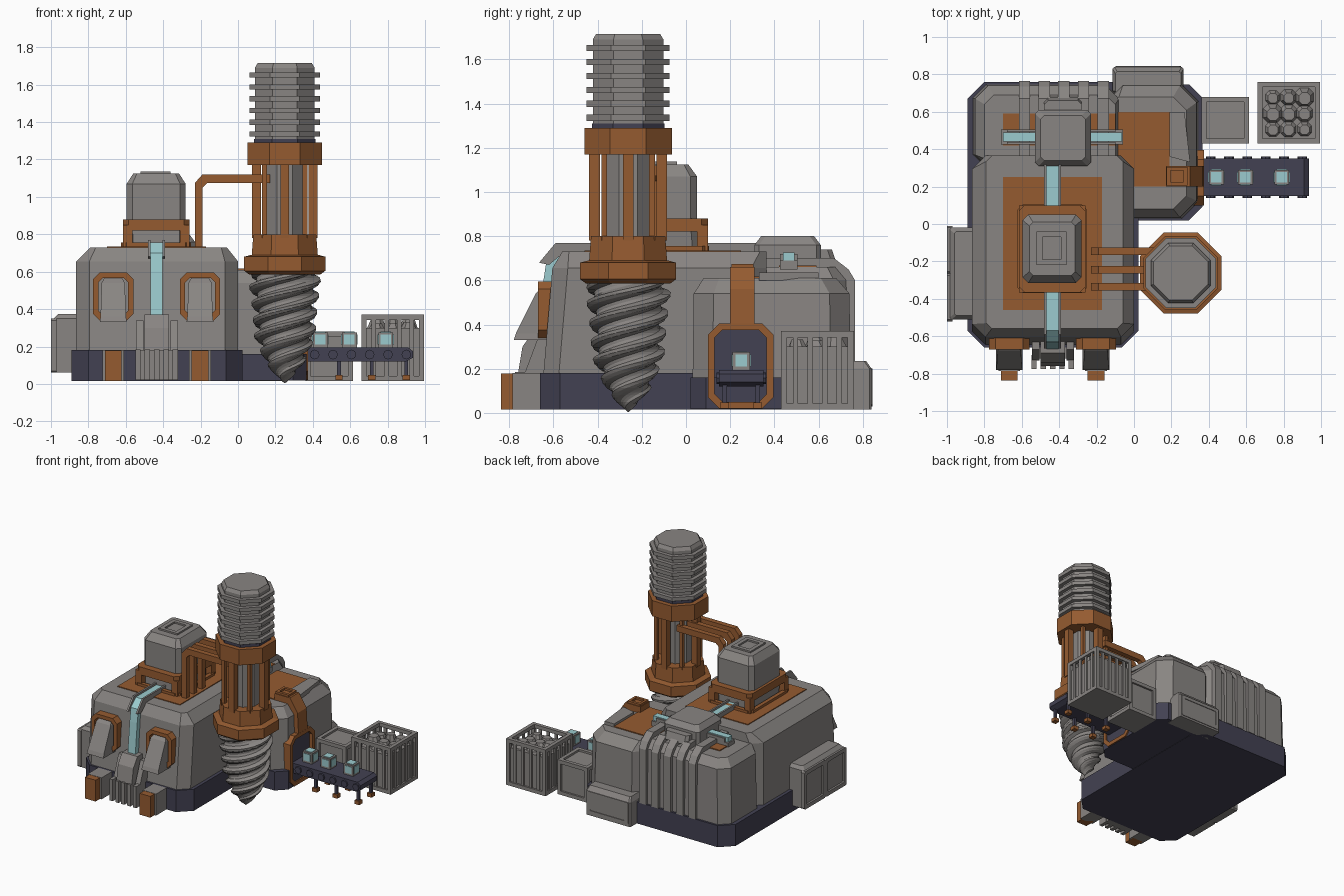
import bpy, bmesh, math, random
from mathutils import Vector

if "Cube" in bpy.data.objects:
    bpy.data.objects.remove(bpy.data.objects["Cube"])
random.seed(4)

def mat(name, c):
    m = bpy.data.materials.new(name)
    m.diffuse_color = (*c, 1)
    m.use_nodes = True
    m.node_tree.nodes["Principled BSDF"].inputs["Base Color"].default_value = m.diffuse_color
    return m
GRAY = mat("grey metal", (0.25, 0.235, 0.225))
ORANGE = mat("rust orange", (0.30, 0.105, 0.03))
NAVY = mat("dark navy", (0.055, 0.053, 0.085))
TEAL = mat("pale teal", (0.33, 0.60, 0.62))

def build(name, verts, faces, m):
    me = bpy.data.meshes.new(name)
    bm = bmesh.new()
    vs = [bm.verts.new(v) for v in verts]
    for f in faces:
        bm.faces.new([vs[i] for i in f])
    bmesh.ops.recalc_face_normals(bm, faces=bm.faces)
    bm.to_mesh(me)
    bm.free()
    me.materials.append(m)
    o = bpy.data.objects.new(name, me)
    bpy.context.collection.objects.link(o)
    return o

def skin(name, rings, m):
    """Closed skin through rings of equal point count."""
    n = len(rings[0])
    faces = [(r*n+i, r*n+(i+1) % n, r*n+n+(i+1) % n, r*n+n+i)
             for r in range(len(rings)-1) for i in range(n)]
    faces += [tuple(range(n)), tuple(range(len(rings)*n-n, len(rings)*n))]
    return build(name, [p for r in rings for p in r], faces, m)

def rect(x0, x1, y0, y1, c):
    if c <= 0:
        return [(x0, y0), (x1, y0), (x1, y1), (x0, y1)]
    return [(x0+c, y0), (x1-c, y0), (x1, y0+c), (x1, y1-c),
            (x1-c, y1), (x0+c, y1), (x0, y1-c), (x0, y0+c)]

def loft(name, m, *levels):
    """Levels are (x0, x1, y0, y1, corner cut, z)."""
    return skin(name, [[(x, y, l[5]) for x, y in rect(*l[:5])] for l in levels], m)

def box(name, m, x0, x1, y0, y1, z0, z1, c=0):
    return loft(name, m, (x0, x1, y0, y1, c, z0), (x0, x1, y0, y1, c, z1))

def put(axis, u, v, w):
    return {'x': (w, u, v), 'y': (u, w, v), 'z': (u, v, w)}[axis]

def prism(name, m, axis, pts, a, b):
    return skin(name, [[put(axis, u, v, w) for u, v in pts] for w in (a, b)], m)

def frame(name, m, axis, r, t, a, b):
    """Hollow chamfered frame; r = (u0, u1, v0, v1, cut), t = bar width."""
    o = rect(*r)
    i = rect(r[0]+t, r[1]-t, r[2]+t, r[3]-t, r[4]*0.7)
    rings = [[put(axis, u, v, w) for u, v in p] for p, w in ((o, a), (o, b), (i, b), (i, a))]
    n = len(o)
    faces = [(k*n+j, k*n+(j+1) % n, (k+1) % 4*n+(j+1) % n, (k+1) % 4*n+j)
             for k in range(4) for j in range(n)]
    return build(name, [p for q in rings for p in q], faces, m)

# --- base plinths and main hull
box("base", NAVY, -.89, .025, -.66, .76, .015, .18, .09)
box("wing_base", NAVY, -.2, .365, .02, .745, .017, .16, .07)
loft("main_hull", GRAY, (-.865, 0, -.645, .365, .07, .18), (-.865, 0, -.605, .365, .07, .655),
     (-.79, -.06, -.56, .365, .03, .73))
loft("rear_hull", GRAY, (-.86, -.08, .3, .745, .07, .18), (-.85, -.08, .3, .74, .07, .6),
     (-.8, -.1, .3, .69, .05, .66))
loft("wing_hull", GRAY, (-.15, .345, .03, .745, .09, .155), (-.15, .335, .035, .74, .09, .54),
     (-.15, .28, .08, .68, .07, .61))
# roof panels
box("main_roof_panel", ORANGE, -.7, -.17, -.46, .25, .727, .736)
box("rear_roof_panel", ORANGE, -.7, -.1, .42, .59, .656, .667)
box("wing_roof_panel", ORANGE, -.13, .19, .2, .6, .606, .617)
prism("wing_roof_pad", GRAY, 'z', [(.19, .36), (.30, .33), (.27, .6), (.19, .6)], .6, .635)

# --- rear ribs and roof vent
for i in range(5):
    x = -.585 + i*.105
    prism("rear_rib", GRAY, 'x', [(.36, .6), (.36, .70), (.67, .70), (.735, .65), (.765, .6),
                                  (.765, .18), (.7, .18)], x-.03, x+.03)
loft("roof_vent", GRAY, (-.53, -.23, .31, .61, .02, .64), (-.53, -.23, .31, .61, .02, .76),
     (-.5, -.26, .34, .58, .02, .8))
loft("vent_step", GRAY, (-.48, -.28, .4, .68, .02, .68), (-.48, -.28, .4, .66, .02, .74))
box("cross_channel", GRAY, -.71, -.06, .425, .505, .65, .69)
box("cross_glow_strip", TEAL, -.7, -.065, .44, .49, .66, .725)
for y in (.425, .492):
    box("cross_channel_rail", GRAY, -.68, -.1, y, y+.013, .66, .72)

# --- lengthwise glowing channel
prism("glow_strip", TEAL, 'x', [(.32, .755), (-.57, .755), (-.63, .7), (-.645, .6), (-.67, .35),
                                (-.6, .35), (-.58, .62), (-.54, .71), (.32, .71)], -.468, -.404)
for x in (-.482, -.404):
    prism("glow_strip_rail", GRAY, 'x', [(.32, .77), (-.59, .77), (-.665, .68), (-.62, .67),
                                         (-.56, .72), (.32, .72)], x, x+.014)

# --- roof tower
loft("tower_body", GRAY, (-.58, -.295, -.32, .05, .02, .73), (-.595, -.28, -.315, .05, .03, .86),
     (-.595, -.28, -.315, .05, .03, 1.07), (-.56, -.315, -.275, .01, .02, 1.125))
frame("tower_cap_ridge", GRAY, 'z', (-.52, -.36, -.22, -.04, 0), .03, 1.11, 1.137)
frame("tower_collar", ORANGE, 'z', (-.615, -.26, -.365, .1, .03), .05, .82, .88)
frame("tower_foot", ORANGE, 'z', (-.625, -.25, -.37, .105, .03), .03, .73, .755)
for x in (-.615, -.31):
    for y in (-.365, .05):
        box("tower_post", ORANGE, x, x+.05, y, y+.05, .73, .85)

# --- drill head, octagonal rings around one axis
CX, CY = .25, -.262
def octo(name, m, *hz):
    return loft(name, m, *[(CX-h, CX+h, CY-h, CY+h, h*.586, z) for h, z in hz])
octo("motor_core", GRAY, (.16, 1.28), (.16, 1.69), (.145, 1.715))
for i in range(6):
    octo("motor_fin", GRAY, (.188, 1.322+i*.063), (.188, 1.35+i*.063))
octo("motor_neck", NAVY, (.164, 1.285), (.164, 1.31))
octo("upper_collar", ORANGE, (.198, 1.17), (.198, 1.29))
octo("drill_shaft", GRAY, (.1, .75), (.1, 1.2))
octo("lower_collar_neck", ORANGE, (.178, .67), (.168, .8))
octo("lower_collar", ORANGE, (.19, .585), (.217, .605), (.217, .68), (.18, .69))
for k in range(4):
    a = k*math.pi/2
    x, y = CX+.152*math.cos(a), CY+.152*math.sin(a)
    box("drill_strut", ORANGE, x-.024, x+.024, y-.024, y+.024, .78, 1.19)
for dx in (-1, 1):
    for dy in (-1, 1):
        x, y = CX+dx*.108, CY+dy*.108
        box("drill_rod", ORANGE, x-.013, x+.013, y-.013, y+.013, .78, 1.19)

# twisted three-start drill bit
prof = [(.004, .005), (.05, .045), (.105, .11), (.165, .25), (.175, .40), (.195, .55), (.18, .6)]
def radius(z):
    for (r0, z0), (r1, z1) in zip(prof, prof[1:]):
        if z <= z1:
            return r0+(r1-r0)*(z-z0)/(z1-z0)
    return prof[-1][0]
rings = []
for k in range(56):
    z = .005+.595*k/55
    ring = []
    for j in range(18):
        t = j*math.tau/18 + z/.26*math.tau
        r = radius(z)*(.8, .8, .84, 1, 1, .95)[j % 6]
        ring.append((CX+r*math.cos(t), CY+r*math.sin(t), z))
    rings.append(ring)
skin("drill_bit", rings, GRAY)

# feed pipes from roof to drill
for y in (-.145, -.245, -.335):
    prism("feed_pipe", ORANGE, 'y', [(-.23, .72), (-.19, .72), (-.19, 1.05), (-.165, 1.073), (.17, 1.073),
                                     (.17, 1.12), (-.19, 1.12), (-.23, 1.075)], y-.02, y+.02)

# --- front intake pods, mirrored about the strip
for s in (-1, 1):
    x = -.435+s*.232
    frame("pod_frame", ORANGE, 'y', (x-.108, x+.108, .34, .595, .035), .028, -.67, -.59)
    skin("pod_wedge", [[(x+a*w, y, z) for a, y in ((-1, .0), (1, .0), (1, f), (-1, f))
                        for y in (-.6+y,)] for w, f, z in ((.072, -.18, .33), (.068, -.17, .36),
                                                         (.062, -.08, .54), (.045, -.05, .57))], GRAY)
    box("pod_leg", GRAY, x-.058, x+.058, -.785, -.64, .015, .18)
    box("pod_leg_cap", ORANGE, x-.045, x+.045, -.838, -.75, .015, .178)
# central grille
box("grille_back", GRAY, -.545, -.325, -.72, -.64, .02, .18)
for i in range(5):
    x = -.535+i*.05
    box("grille_bar", GRAY, x-.014, x+.014, -.775, -.7, .02, .185)
prism("grille_hood", GRAY, 'x', [(-.6, .37), (-.69, .37), (-.74, .3), (-.76, .18), (-.6, .18)], -.5, -.37)
for x in (-.545, -.36):
    prism("grille_cheek", GRAY, 'x', [(-.6, .34), (-.67, .34), (-.73, .18), (-.6, .18)], x, x+.04)

# --- conveyor with portal
Y = .25
frame("portal_frame", ORANGE, 'x', (.1, .395, .02, .405, .05), .03, .3, .375)
prism("portal_dark", NAVY, 'x', rect(.12, .375, .04, .385, .04), .3, .352)
prism("portal_spine", ORANGE, 'y', [(.3, .38), (.375, .38), (.365, .56), (.3, .66), (.17, .66),
                                    (.17, .58), (.28, .58)], .2, .31)
frame("spine_cap", ORANGE, 'z', (.175, .285, .205, .305, 0), .02, .65, .675)
prism("conveyor_belt", NAVY, 'y', [(.35, .12), (.9, .12), (.935, .14), (.935, .175), (.91, .195),
                                   (.35, .195)], .15, .35)
for i in range(6):
    x = .41+i*.098
    pts = [(x+.026*math.cos(a*math.pi/4), .157+.026*math.sin(a*math.pi/4)) for a in range(8)]
    prism("conveyor_roller", NAVY, 'y', pts, .138, .362)
for x in (.54, .715, .9):
    for y in (.175, .325):
        box("conveyor_leg", NAVY, x-.01, x+.01, y-.01, y+.01, .04, .14)
        box("conveyor_foot", ORANGE, x-.02, x+.02, y-.02, y+.02, .02, .048)
for x in (.44, .595, .79):   # ore cubes with glowing faces
    z = .237
    box("ore_cube", GRAY, x-.04, x+.04, Y-.04, Y+.04, z-.042, z+.038)
    e = .027
    box("ore_glow_x", TEAL, x-.044, x+.044, Y-e, Y+e, z-e, z+e)
    box("ore_glow_y", TEAL, x-e, x+e, Y-.044, Y+.044, z-e, z+e)
    box("ore_glow_z", TEAL, x-e, x+e, Y-e, Y+e, z, z+.042)

# --- crates and side boxes
def crate(name, x0, x1, y0, y1, h, n, fill):
    b, z0 = .028, .015
    box(name+"_core", GRAY, x0+.014, x1-.014, y0+.014, y1-.014, z0, fill)
    for z in (z0, h-b):
        frame(name+"_rim", GRAY, 'z', (x0, x1, y0, y1, 0), b, z, z+b)
    for x in (x0, x1-b):
        for y in (y0, y1-b):
            box(name+"_post", GRAY, x, x+b, y, y+b, z0+.01, h-.01)
    for i in range(1, n):
        x, y = x0+(x1-x0)*i/n, y0+(y1-y0)*i/n
        for yy in (y0+.005, y1-.015):
            box(name+"_slat", GRAY, x-.012, x+.012, yy, yy+.01, z0, h-.01)
        for xx in (x0+.005, x1-.015):
            box(name+"_slat", GRAY, xx, xx+.01, y-.012, y+.012, z0, h-.01)
crate("large_crate", .66, .995, .43, .76, .37, 5, .3)
crate("small_crate", .36, .615, .43, .68, .28, 1, .265)
for i in range(9):   # rubble heap
    x, y, s = .74+.085*(i % 3), .51+.085*(i//3), random.uniform(.045, .06)
    loft("rubble", GRAY, (x-s, x+s, y-s, y+s, s*.5, .28),
         (x-s*.5, x+s*.6, y-s*.7, y+s*.4, s*.3, .3+random.uniform(.02, .05)))
loft("rear_box", GRAY, (-.115, .265, .7, .84, .01, .015), (-.115, .265, .7, .84, .01, .2),
     (-.1, .25, .7, .815, .01, .235))
frame("rear_box_trim", GRAY, 'y', (-.1, .25, .03, .2, .01), .025, .83, .845)
loft("side_box", GRAY, (-.985, -.85, -.51, -.02, .01, .06), (-.985, -.85, -.51, -.02, .01, .35),
     (-.96, -.85, -.49, -.04, .01, .375))
for y in (-.52, -.265):
    frame("side_box_trim", GRAY, 'x', (y, y+.255, .06, .35, .01), .03, -1.0, -.97)
